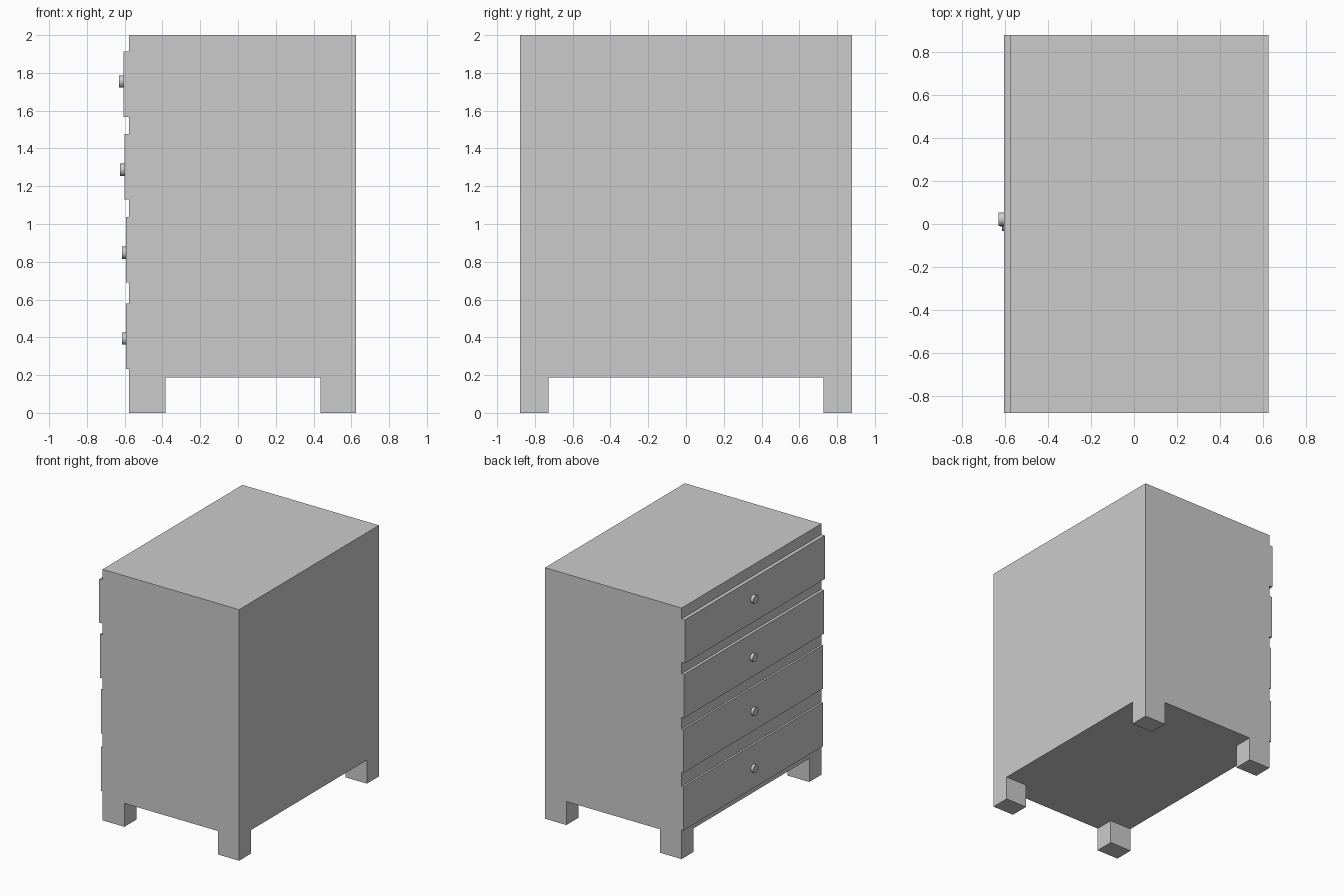
import bpy
from math import radians
from mathutils import Vector

if "Cube" in bpy.data.objects:
    bpy.data.objects.remove(bpy.data.objects["Cube"], do_unlink=True)

grey = bpy.data.materials.new("plain grey")
grey.use_nodes = True
colour = (0.6, 0.6, 0.6, 1)
grey.diffuse_color = colour
grey.node_tree.nodes["Principled BSDF"].inputs["Base Color"].default_value = colour


def box(name, low, high):
    low, high = Vector(low), Vector(high)
    bpy.ops.mesh.primitive_cube_add(size=1, location=(low + high) / 2)
    ob = bpy.context.object
    ob.name = name
    ob.scale = high - low
    bpy.ops.object.transform_apply(location=False, rotation=False, scale=True)
    ob.data.materials.append(grey)


def knob(name, tip, base, y, z):
    bpy.ops.mesh.primitive_cylinder_add(
        vertices=32, radius=0.032, depth=base - tip,
        location=((tip + base) / 2, y, z), rotation=(0, radians(90), 0))
    ob = bpy.context.object
    ob.name = name
    ob.data.materials.append(grey)
    bpy.ops.object.shade_smooth_by_angle(angle=radians(40))


FRONT, BACK, SIDE, FLOOR = -0.577, 0.626, 0.88, 0.187

# Cabinet carcass
box("cabinet_body", (FRONT, -SIDE, FLOOR), (BACK, SIDE, 2))

# Four square feet
for end, x0, x1 in (("drawer_side", FRONT, -0.385), ("rear_side", 0.438, BACK)):
    for hand, y0, y1 in (("a", -SIDE, -0.728), ("b", 0.728, SIDE)):
        box(f"foot_{end}_{hand}", (x0, y0, 0), (x1, y1, FLOOR))

# Drawer fronts with their round knobs: bottom, face x, knob tip x, knob y, knob z
drawers = ((1.567, -0.607, -0.631, 0.022, 1.755),
           (1.13, -0.6, -0.624, 0.02, 1.287),
           (0.69, -0.593, -0.615, 0, 0.848),
           (0.232, -0.593, -0.615, 0, 0.393))
for i, (bottom, face, tip, y, z) in enumerate(drawers, 1):
    box(f"drawer_front_{i}", (face, -SIDE, bottom), (FRONT, SIDE, bottom + 0.347))
    knob(f"drawer_knob_{i}", tip, face, y, z)
